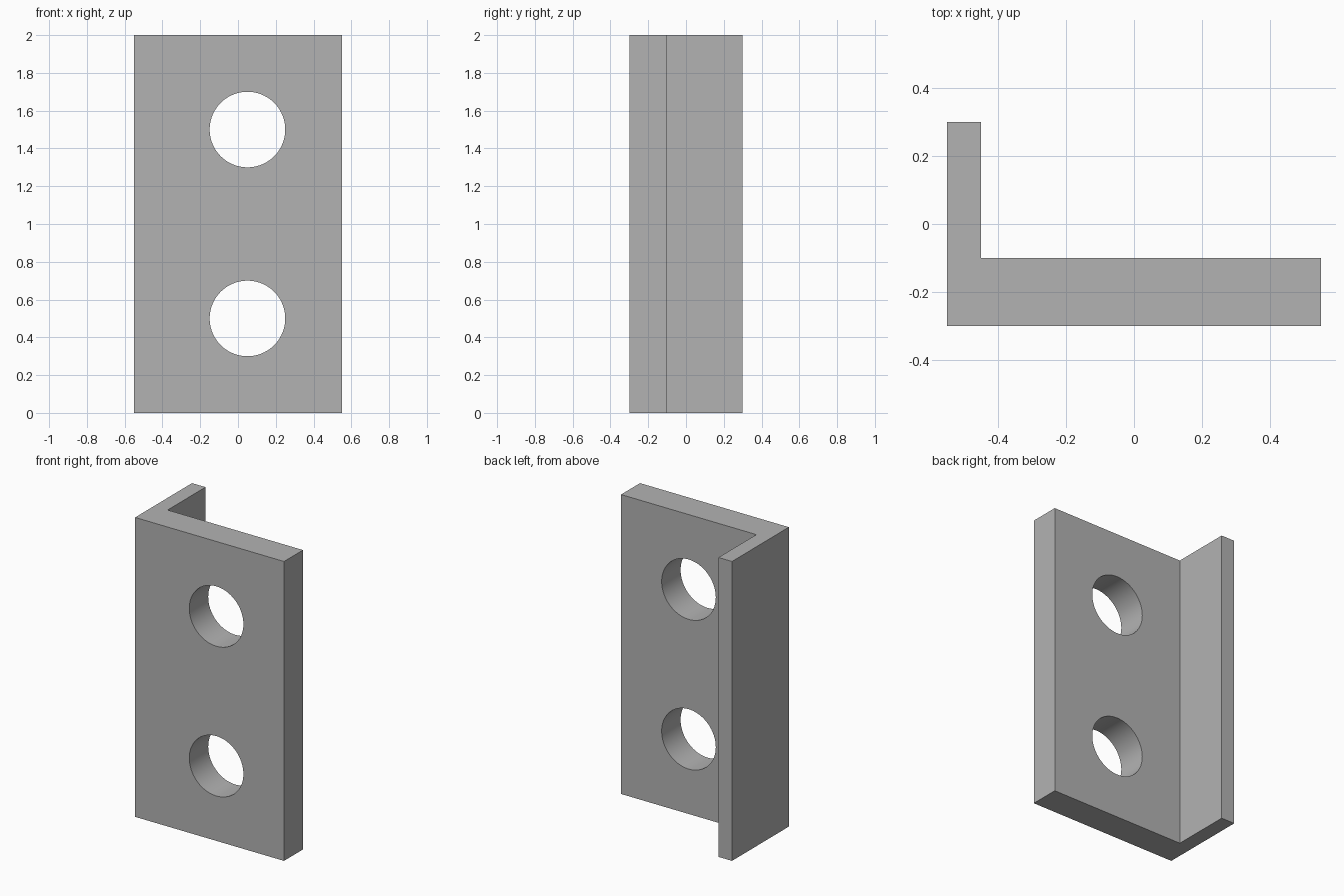
import bpy
import bmesh
from math import pi

default = bpy.data.objects.get("Cube")
if default:
    bpy.data.objects.remove(default, do_unlink=True)

HEIGHT = 2.0

# Single grey material
grey = bpy.data.materials.new("plain grey")
grey.use_nodes = True
colour = (0.45, 0.45, 0.45, 1)
grey.diffuse_color = colour
grey.node_tree.nodes["Principled BSDF"].inputs["Base Color"].default_value = colour

# L-shaped section extruded upwards
profile = [(-0.55, -0.3), (0.55, -0.3), (0.55, -0.1),
           (-0.45, -0.1), (-0.45, 0.3), (-0.55, 0.3)]
bm = bmesh.new()
base = bm.faces.new([bm.verts.new((x, y, 0)) for x, y in profile])
top = bmesh.ops.extrude_face_region(bm, geom=[base])["geom"]
bmesh.ops.translate(bm, vec=(0, 0, HEIGHT),
                    verts=[v for v in top if isinstance(v, bmesh.types.BMVert)])
bmesh.ops.recalc_face_normals(bm, faces=bm.faces[:])
mesh = bpy.data.meshes.new("angle_bracket")
bm.to_mesh(mesh)
bm.free()
bracket = bpy.data.objects.new("angle_bracket", mesh)
bpy.context.collection.objects.link(bracket)
mesh.materials.append(grey)

# Two round through-holes in the thick plate
for name, z in (("lower_hole_cutter", 0.5), ("upper_hole_cutter", 1.5)):
    bpy.ops.mesh.primitive_cylinder_add(vertices=96, radius=0.2, depth=0.3,
                                        location=(0.05, -0.2, z),
                                        rotation=(pi / 2, 0, 0))
    cutter = bpy.context.object
    cutter.name = name
    cutter.data.materials.append(grey)
    cutter.hide_render = True
    cutter.hide_set(True)
    cut = bracket.modifiers.new(name, "BOOLEAN")
    cut.operation = "DIFFERENCE"
    cut.solver = "EXACT"
    cut.object = cutter

# Bake the holes, then smooth only their walls
bpy.context.view_layer.update()
evaluated = bracket.evaluated_get(bpy.context.evaluated_depsgraph_get())
cut_mesh = bpy.data.meshes.new_from_object(evaluated)
bracket.modifiers.clear()
bracket.data = cut_mesh
for obj in [o for o in bpy.data.objects if o.name.endswith("hole_cutter")]:
    bpy.data.objects.remove(obj, do_unlink=True)

bpy.ops.object.select_all(action="DESELECT")
bracket.select_set(True)
bpy.context.view_layer.objects.active = bracket
bpy.ops.object.shade_smooth_by_angle(angle=pi / 6)
